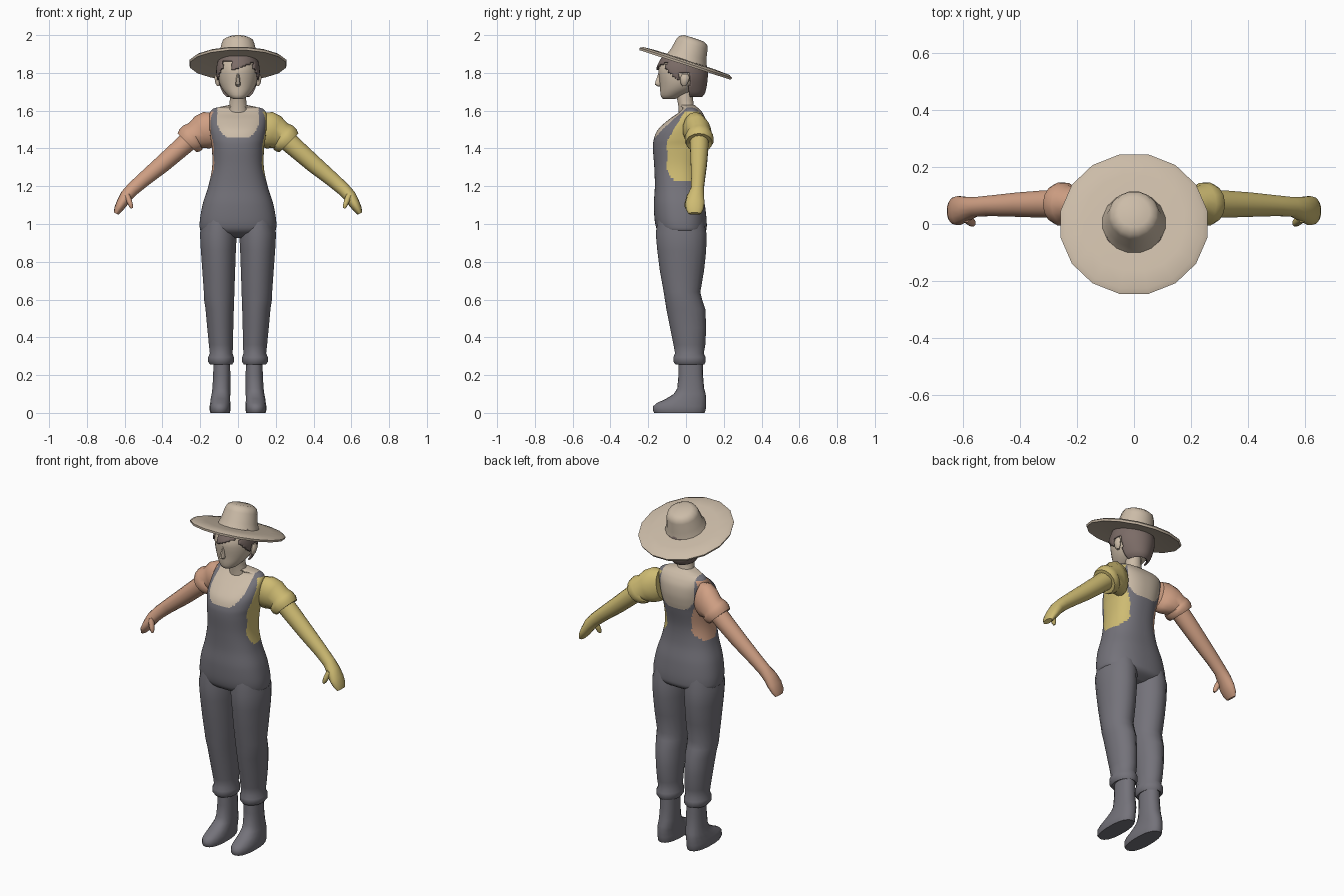
import bpy, bmesh, math
from mathutils import Vector


def material(name, rgb):
    m = bpy.data.materials.new(name)
    m.diffuse_color = (*rgb, 1)
    return m


STRAW = material("straw and skin beige", (0.60, 0.50, 0.39))
GREY = material("overall grey", (0.175, 0.17, 0.195))
YELLOW = material("sleeve yellow", (0.62, 0.50, 0.17))
ORANGE = material("sleeve orange", (0.63, 0.35, 0.23))
HAIR = material("hair brown", (0.20, 0.15, 0.135))


def spline(rows, sub):
    """Catmull-Rom subdivision of rows of numbers."""
    if sub < 2:
        return rows
    out = []
    for i in range(len(rows) - 1):
        a, b, c, d = (rows[max(0, min(len(rows) - 1, i + k))] for k in (-1, 0, 1, 2))
        for s in range(sub):
            t = s / sub
            out.append([0.5 * (2 * q + (r - p) * t + (2 * p - 5 * q + 4 * r - w) * t * t
                               + (3 * q - p - 3 * r + w) * t ** 3)
                        for p, q, r, w in zip(a, b, c, d)])
    return out + [rows[-1]]


def loft(name, rings, mats, segs=16, power=2.0, rule=None, keep=None):
    """Skin closed rings (centre, u axis, v axis) and cap both ends."""
    bm = bmesh.new()
    loops = []
    for c, u, v in rings:
        loop = []
        for i in range(segs):
            a = 2 * math.pi * (i + 0.5) / segs
            ca, sa = math.cos(a), math.sin(a)
            k = math.copysign(abs(ca) ** (2 / power), ca)
            s = math.copysign(abs(sa) ** (2 / power), sa)
            loop.append(bm.verts.new(c + u * k + v * s))
        loops.append(loop)
    for a, b in zip(loops, loops[1:]):
        for i in range(segs):
            j = (i + 1) % segs
            bm.faces.new((a[i], a[j], b[j], b[i]))
    bm.faces.new(loops[0][::-1])
    bm.faces.new(loops[-1])
    bmesh.ops.recalc_face_normals(bm, faces=bm.faces)
    if rule:
        for f in bm.faces:
            f.material_index = rule(f.calc_center_median())
    if keep:
        gone = [f for f in bm.faces if not keep(f.calc_center_median())]
        bmesh.ops.delete(bm, geom=gone, context='FACES')
    me = bpy.data.meshes.new(name)
    bm.to_mesh(me)
    bm.free()
    for m in mats:
        me.materials.append(m)
    ob = bpy.data.objects.new(name, me)
    bpy.context.collection.objects.link(ob)
    bpy.ops.object.select_all(action='DESELECT')
    ob.select_set(True)
    bpy.context.view_layer.objects.active = ob
    bpy.ops.object.shade_smooth_by_angle(angle=math.radians(50))
    return ob


def upright(name, rows, mats, cx=None, sub=1, **kw):
    """Rows are z, half width, front y, back y, centre x."""
    rings = []
    for r in spline(rows, sub):
        z, rx, y0, y1 = r[:4]
        x = r[4] * cx if cx else 0
        rings.append((Vector((x, (y0 + y1) / 2, z)), Vector((rx, 0, 0)),
                      Vector((0, (y1 - y0) / 2, 0))))
    return loft(name, rings, mats, **kw)


def limb(name, rows, side, mat, segs=14):
    """Rows are x, y, z, radius along y, radius across, mirrored by side."""
    pts = [Vector((side * r[0], r[1], r[2])) for r in rows]
    rings = []
    for i, r in enumerate(rows):
        t = pts[min(i + 1, len(pts) - 1)] - pts[max(i - 1, 0)]
        n = Vector((-t.z, 0, t.x)).normalized()
        rings.append((pts[i], Vector((0, r[3], 0)), n * r[4]))
    return loft(name, rings, [mat], segs=segs)


# Torso: overalls with bare neckline and shirt panels under the arms
def torso_colour(c):
    t, front = abs(c.x), c.y < 0.02
    if t < 0.11 and c.z > (1.455 if front else 1.415) + 0.06 * (t / 0.105) ** 4:
        return 1
    q = (c.y + 0.018) / 0.085
    low = -0.1 + max(0, c.z - 1.44) * 0.6
    if t > 0.08 and low < c.y < 0.07 and c.z < 1.595 and c.z > 1.23 + 0.07 * q ** 4:
        return 2 if c.x > 0 else 3
    return 0


upright("overalls_body", [
    (0.925, 0.10, -0.08, 0.05), (0.955, 0.187, -0.14, 0.10), (1.0, 0.203, -0.163, 0.11),
    (1.1, 0.188, -0.17, 0.10), (1.2, 0.157, -0.165, 0.08), (1.3, 0.137, -0.168, 0.077),
    (1.4, 0.138, -0.175, 0.095), (1.45, 0.145, -0.17, 0.105), (1.5, 0.15, -0.148, 0.11),
    (1.55, 0.152, -0.095, 0.105), (1.585, 0.15, -0.045, 0.09), (1.608, 0.135, -0.02, 0.072),
    (1.619, 0.10, -0.025, 0.058), (1.63, 0.045, -0.035, 0.045)],
    [GREY, STRAW, YELLOW, ORANGE], sub=7, segs=112, power=2.35, rule=torso_colour)

# Neck and head
upright("neck", [(1.59, 0.055, -0.04, 0.055), (1.63, 0.047, -0.042, 0.042),
                 (1.66, 0.044, -0.048, 0.038), (1.73, 0.044, -0.06, 0.038)], [STRAW])
upright("head", [(1.662, 0.025, -0.12, -0.06), (1.672, 0.045, -0.132, -0.03),
                 (1.70, 0.073, -0.137, 0.03), (1.73, 0.092, -0.138, 0.07),
                 (1.77, 0.104, -0.142, 0.09), (1.83, 0.106, -0.145, 0.10),
                 (1.89, 0.09, -0.11, 0.08)], [STRAW], sub=2, segs=24)
upright("nose", [(1.728, 0.008, -0.15, -0.12), (1.738, 0.016, -0.166, -0.12),
                 (1.752, 0.013, -0.164, -0.12), (1.80, 0.007, -0.147, -0.12)],
        [STRAW], segs=8)
for s, tag in ((1, "left"), (-1, "right")):
    upright(tag + "_ear", [(1.73, 0.007, -0.02, 0.0, 0.104), (1.745, 0.012, -0.028, 0.01, 0.108),
                           (1.775, 0.014, -0.03, 0.02, 0.112), (1.795, 0.006, -0.02, 0.01, 0.11)],
            [STRAW], cx=s, segs=10)


# Hair: back shell, temples and a swept fringe trimmed from one cap
def is_hair(c):
    if c.y > 0.018:
        return True
    if abs(c.x) > 0.085:
        return c.z > (1.80 if c.y > -0.04 else 1.765 + max(0, -0.05 - c.y))
    return c.z > (1.81 + 0.4 * (c.x + 0.035) if c.x > -0.035 else 1.862)


hair = upright("hair", [(1.672, 0.06, -0.08, 0.085), (1.70, 0.085, -0.12, 0.103),
                        (1.77, 0.112, -0.152, 0.115), (1.83, 0.114, -0.155, 0.112),
                        (1.89, 0.098, -0.125, 0.092)],
               [HAIR], sub=8, segs=72, keep=is_hair)
shell = hair.modifiers.new("thickness", 'SOLIDIFY')
shell.thickness = 0.009

# Tilted straw hat: crown and brim in one turned profile
profile = [(0.004, 0.136), (0.055, 0.135), (0.08, 0.122), (0.089, 0.10), (0.10, 0.045),
           (0.112, 0.013), (0.18, 0.012), (0.245, 0.008), (0.262, -0.002), (0.258, -0.014),
           (0.24, -0.012), (0.17, -0.004), (0.10, -0.002), (0.004, -0.002)]
tilt = math.radians(18)
up = Vector((0, math.sin(tilt), math.cos(tilt)))
across = Vector((0, math.cos(tilt), -math.sin(tilt)))
loft("straw_hat", [(Vector((0, 0.0, 1.855)) + up * h, Vector((r, 0, 0)), across * r)
                   for r, h in profile], [STRAW], segs=16)

# Arms, hands, legs and boots on both sides
for s, tag, shirt in ((1, "left", YELLOW), (-1, "right", ORANGE)):
    limb(tag + "_sleeve", [
        (0.125, 0.045, 1.505, 0.055, 0.085), (0.155, 0.05, 1.50, 0.068, 0.097),
        (0.19, 0.062, 1.485, 0.073, 0.093), (0.226, 0.07, 1.468, 0.066, 0.074),
        (0.238, 0.07, 1.459, 0.075, 0.081), (0.256, 0.07, 1.443, 0.077, 0.08),
        (0.27, 0.07, 1.43, 0.07, 0.07), (0.265, 0.07, 1.434, 0.045, 0.045)], s, shirt)
    limb(tag + "_forearm_and_hand", [
        (0.25, 0.07, 1.45, 0.05, 0.053), (0.31, 0.07, 1.397, 0.049, 0.05),
        (0.40, 0.068, 1.318, 0.044, 0.046), (0.50, 0.064, 1.235, 0.037, 0.039),
        (0.555, 0.06, 1.187, 0.035, 0.036), (0.59, 0.052, 1.15, 0.044, 0.034),
        (0.615, 0.047, 1.11, 0.052, 0.029), (0.634, 0.046, 1.078, 0.047, 0.023),
        (0.645, 0.046, 1.055, 0.034, 0.013)], s, shirt)
    limb(tag + "_thumb", [(0.59, 0.025, 1.155, 0.02, 0.018), (0.574, 0.01, 1.118, 0.017, 0.015),
                          (0.566, 0.004, 1.095, 0.014, 0.012), (0.562, 0.002, 1.083, 0.006, 0.006)],
         s, shirt, segs=8)
    upright(tag + "_trouser_leg", [
        (1.06, 0.075, -0.145, 0.085, 0.10), (0.95, 0.099, -0.16, 0.108, 0.104),
        (0.86, 0.094, -0.152, 0.107, 0.104), (0.75, 0.088, -0.138, 0.095, 0.102),
        (0.64, 0.082, -0.118, 0.076, 0.10), (0.60, 0.081, -0.112, 0.085, 0.10),
        (0.55, 0.076, -0.104, 0.102, 0.097), (0.45, 0.07, -0.084, 0.107, 0.094),
        (0.36, 0.065, -0.066, 0.102, 0.09), (0.315, 0.061, -0.058, 0.094, 0.089),
        (0.295, 0.069, -0.067, 0.104, 0.09), (0.27, 0.069, -0.066, 0.104, 0.09),
        (0.255, 0.058, -0.055, 0.096, 0.089), (0.265, 0.04, -0.03, 0.08, 0.088)],
        [GREY], cx=s, segs=18)
    upright(tag + "_boot", [
        (0.30, 0.044, -0.04, 0.088, 0.086), (0.20, 0.046, -0.04, 0.09, 0.086),
        (0.13, 0.048, -0.046, 0.096, 0.088), (0.10, 0.05, -0.065, 0.104, 0.09),
        (0.075, 0.052, -0.105, 0.107, 0.093), (0.052, 0.054, -0.155, 0.107, 0.094),
        (0.035, 0.056, -0.174, 0.106, 0.095), (0.014, 0.056, -0.176, 0.104, 0.095),
        (0.0, 0.052, -0.168, 0.098, 0.095)], [GREY], cx=s, segs=18, power=2.3)
